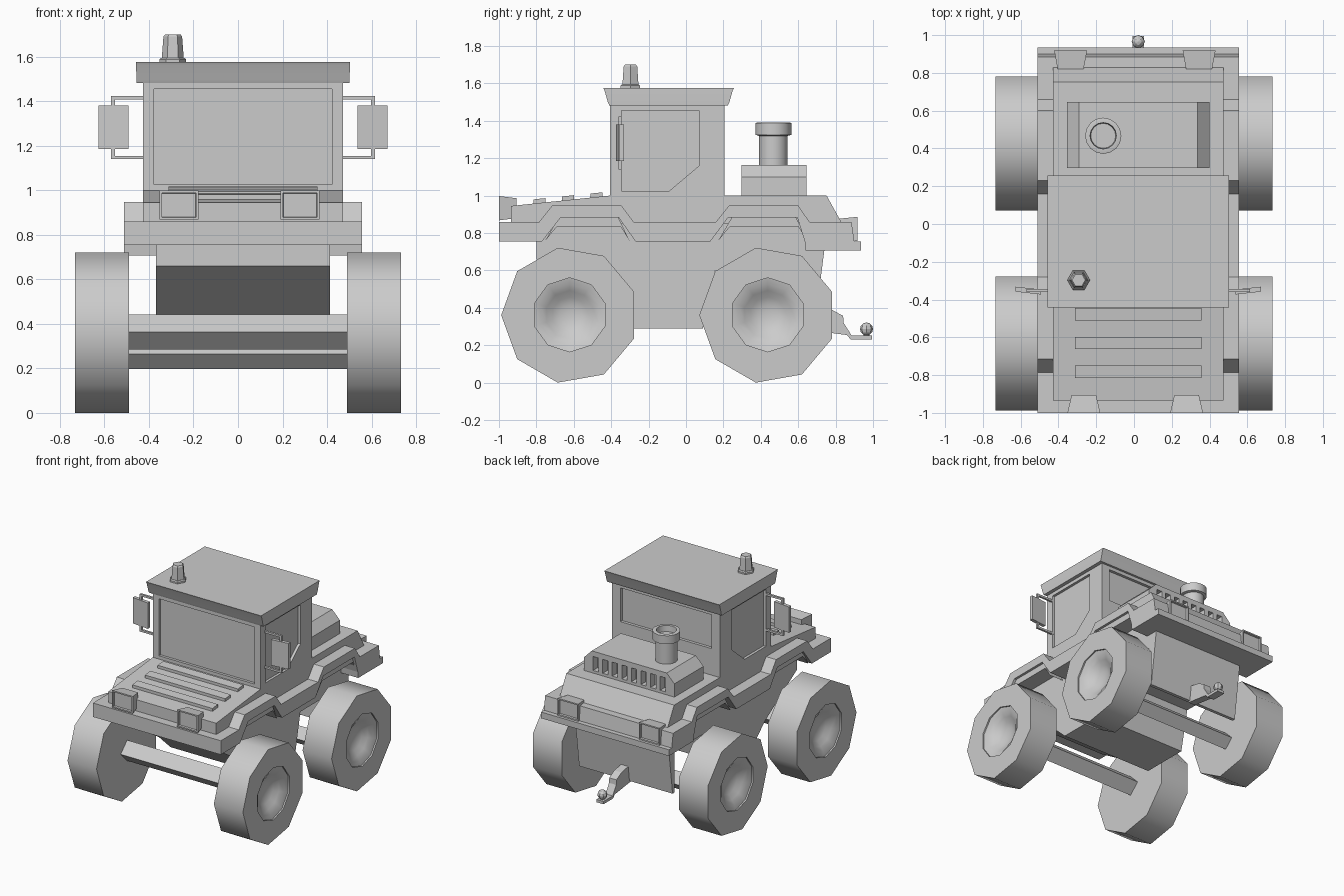
import bpy, bmesh, math
from mathutils import Vector

if "Cube" in bpy.data.objects:
    bpy.data.objects.remove(bpy.data.objects["Cube"])

CX = 0.0225  # centre line of the body (wheels are centred on x = 0)


def finish(name, bm, smooth=None):
    bmesh.ops.recalc_face_normals(bm, faces=bm.faces)
    me = bpy.data.meshes.new(name)
    bm.to_mesh(me)
    bm.free()
    ob = bpy.data.objects.new(name, me)
    bpy.context.collection.objects.link(ob)
    if smooth:
        smooth_by(ob, smooth)
    return ob


def activate(ob):
    bpy.ops.object.select_all(action='DESELECT')
    ob.select_set(True)
    bpy.context.view_layer.objects.active = ob


def smooth_by(ob, deg):
    activate(ob)
    bpy.ops.object.shade_smooth_by_angle(angle=math.radians(deg))


def loft(name, rings, smooth=None):
    """Closed skin through rings of equal point count, capped at both ends."""
    bm = bmesh.new()
    vs = [[bm.verts.new(p) for p in r] for r in rings]
    n = len(vs[0])
    for a, b in zip(vs, vs[1:]):
        for i in range(n):
            bm.faces.new((a[i], a[(i + 1) % n], b[(i + 1) % n], b[i]))
    bm.faces.new(vs[0])
    bm.faces.new(vs[-1])
    return finish(name, bm, smooth)


def prism(name, pts, axis, a, b):
    """Extrude a side profile (y, z) along x, or a front profile (x, z) along y."""
    put = (lambda p, t: (t, p[0], p[1])) if axis == 'x' else (lambda p, t: (p[0], t, p[1]))
    return loft(name, [[put(p, t) for p in pts] for t in (a, b)])


def box(name, x0, x1, y0, y1, z0, z1):
    return prism(name, [(y0, z0), (y1, z0), (y1, z1), (y0, z1)], 'x', x0, x1)


def lathe(name, prof, n, centre, axis='z', phase=0.0, smooth=None):
    """Rings of n points; prof holds (radius, height) pairs."""
    c, rings = Vector(centre), []
    for r, h in prof:
        ring = []
        for i in range(n):
            t = phase + 2 * math.pi * i / n
            u, v = r * math.cos(t), r * math.sin(t)
            ring.append(c + Vector((u, v, h) if axis == 'z' else (h, u, v)))
        rings.append(ring)
    return loft(name, rings, smooth)


def cut(ob, cutter):
    m = ob.modifiers.new("cut", 'BOOLEAN')
    m.operation, m.solver, m.object = 'DIFFERENCE', 'EXACT', cutter
    activate(ob)
    bpy.ops.object.modifier_apply(modifier=m.name)
    bpy.data.objects.remove(cutter, do_unlink=True)


# Wheels: nine-sided tyres with a smooth ten-sided dished hub
for end, wy in (("front", -0.622), ("rear", 0.437)):
    for side, s in (("left", -1), ("right", 1)):
        w = lathe(f"{end}_{side}_wheel", [(0.366, 0.49 * s), (0.366, 0.732 * s)], 9,
                  (0, wy, 0.361), 'x', math.pi)
        bowl = [(0.198, 0.76), (0.198, 0.721), (0.165, 0.712), (0.13, 0.69),
                (0.095, 0.665), (0.055, 0.65), (0.015, 0.646)]
        cut(w, lathe("cutter", [(r, h * s) for r, h in bowl], 10,
                     (0, wy, 0.363), 'x', math.pi / 2))
        smooth_by(w, 45)

# Axles: square bars turned on edge
lathe("front_axle", [(0.078, -0.5), (0.078, 0.5)], 4, (0, -0.622, 0.363), 'x')
lathe("rear_axle", [(0.068, -0.5), (0.068, 0.5)], 4, (0, 0.437, 0.265), 'x')

# Lower body with keel and open rear arch
prism("lower_body", [(-0.8, 0.85), (-0.8, 0.66), (-0.42, 0.42), (-0.28, 0.29), (0.09, 0.29),
                     (0.155, 0.6), (0.66, 0.6), (0.66, 0.29),
                     (0.685, 0.29), (0.74, 0.71), (0.74, 0.85)], 'x', CX - 0.39, CX + 0.39)

# Full-width fender deck with arched steps, and the liner below it
prism("fender_deck", [(-1, 0.755), (-0.77, 0.755), (-0.67, 0.883), (-0.36, 0.883), (-0.27, 0.755),
                      (0.13, 0.755), (0.225, 0.883), (0.595, 0.883), (0.635, 0.755), (0.64, 0.708),
                      (0.935, 0.708), (0.935, 0.755), (0.9, 0.755), (0.885, 0.86), (0.66, 0.86),
                      (0.6, 0.947), (0.23, 0.947), (0.16, 0.86), (-0.28, 0.86), (-0.345, 0.947),
                      (-0.715, 0.947), (-0.785, 0.86), (-1, 0.86)], 'x', CX - 0.534, CX + 0.534)
for name, y0, y1 in (("front", -0.69, -0.35), ("rear", 0.235, 0.6)):
    prism(f"{name}_arch_liner", [(y0 - 0.065, 0.756), (y0, 0.835), (y1, 0.835), (y1 + 0.05, 0.756),
                                 (y1 - 0.02, 0.9), (y0 + 0.02, 0.9)], 'x', CX - 0.515, CX + 0.515)

# Hood and rear deck in one profile
prism("hood", [(-0.935, 0.85), (-0.935, 0.945), (-0.41, 1.0), (0.752, 1.0), (0.835, 0.85)],
      'x', CX - 0.45, CX + 0.45)
for i in range(3):
    y = -0.815 + 0.152 * i
    z = 0.96 + 0.0155 * i
    prism(f"hood_slat_{i + 1}", [(y, z - 0.02), (y + 0.065, z - 0.02), (y + 0.065, z + 0.027),
                                 (y, z + 0.02)], 'x', CX - 0.335, CX + 0.335)

# Cab with recessed windows
cab = box("cab", CX - 0.45, CX + 0.45, -0.405, 0.207, 0.98, 1.49)
cut(cab, box("cutter", CX - 0.4, CX + 0.4, -0.5, -0.385, 1.025, 1.455))
cut(cab, box("cutter", CX - 0.38, CX + 0.38, 0.185, 0.3, 1.2, 1.455))
for s in (-1, 1):
    cut(cab, prism("cutter", [(-0.345, 1.025), (-0.09, 1.025), (0.07, 1.16), (0.07, 1.455),
                              (-0.345, 1.455)], 'x', CX + 0.43 * s, CX + 0.6 * s))


# Roof: slab with soft flared rim
def rect(hx, hy, z):
    return [(CX + a * hx, -0.093 + b * hy, z) for a, b in ((-1, -1), (1, -1), (1, 1), (-1, 1))]


loft("roof", [rect(0.478, 0.317, 1.482), rect(0.479, 0.325, 1.5), rect(0.48, 0.342, 1.56),
              rect(0.48, 0.35, 1.576)], 30)

# Roof beacon
lathe("beacon_base", [(0.06, 1.57), (0.06, 1.588), (0.052, 1.595)], 6, (-0.293, -0.297, 0))
lathe("beacon", [(0.05, 1.585), (0.042, 1.69), (0.035, 1.7)], 6, (-0.293, -0.297, 0))

# Mirrors and their brackets
for side, s in (("left", -1), ("right", 1)):
    X = lambda a: CX + s * a
    for z in (1.14, 1.408):
        box(f"{side}_mirror_arm", X(0.44), X(0.592), -0.36, -0.344, z, z + 0.015)
    for z0, z1 in ((1.14, 1.2), (1.35, 1.423)):
        box(f"{side}_mirror_post", X(0.576), X(0.592), -0.36, -0.344, z0, z1)
    loft(f"{side}_mirror", [[(X(x), y, z) for x, y in ((0.515, -0.373), (0.65, -0.358),
                             (0.65, -0.332), (0.515, -0.347))] for z in (1.185, 1.38)])


# Lights: tapered housings with a recessed lens
def light(name, x, back, front, z0, z1):
    def quad(y, h, m):
        return [(x - h, y, z0 + m), (x + h, y, z0 + m), (x + h, y, z1 - m), (x - h, y, z1 - m)]
    d = 0.015 if back > front else -0.015
    loft(name, [quad(back, 0.065, 0.012), quad(front, 0.087, 0), quad(front, 0.077, 0.01),
                quad(front + d, 0.075, 0.012)])


for side, s in (("left", -1), ("right", 1)):
    light(f"{side}_headlight", CX - 0.016 + s * 0.272, -0.905, -1.0, 0.868, 0.998)
    light(f"{side}_tail_light", CX - 0.018 + s * 0.34, 0.8, 0.918, 0.757, 0.887)

# Engine cover with slotted rear grille
cover = prism("engine_cover", [(CX - 0.377, 0.98), (CX - 0.377, 1.1), (CX - 0.313, 1.165),
                               (CX + 0.313, 1.165), (CX + 0.377, 1.1), (CX + 0.377, 0.98)],
              'y', 0.297, 0.645)
for i in range(8):
    x = CX - 0.28 + 0.08 * i
    cut(cover, box("cutter", x - 0.022, x + 0.022, 0.59, 0.7, 1.02, 1.125))

# Exhaust stack with open collar
lathe("exhaust_pipe", [(0.077, 1.15), (0.077, 1.34)], 16, (-0.163, 0.467, 0), smooth=40)
lathe("exhaust_collar", [(0.077, 1.32), (0.096, 1.325), (0.096, 1.388), (0.09, 1.39), (0.07, 1.39),
                         (0.066, 1.345)], 16, (-0.163, 0.467, 0), smooth=40)

# Tow hitch and ball
prism("hitch", [(0.67, 0.41), (0.78, 0.39), (0.84, 0.357), (0.843, 0.32), (0.885, 0.253),
                (0.995, 0.253), (0.995, 0.232), (0.88, 0.232), (0.86, 0.255), (0.67, 0.28)],
      'x', CX - 0.03, CX + 0.03)
lathe("hitch_neck", [(0.015, 0.24), (0.015, 0.28)], 8, (CX, 0.965, 0))
bm = bmesh.new()
bmesh.ops.create_uvsphere(bm, u_segments=8, v_segments=6, radius=0.035)
bmesh.ops.translate(bm, verts=bm.verts, vec=(CX, 0.965, 0.287))
finish("hitch_ball", bm)
